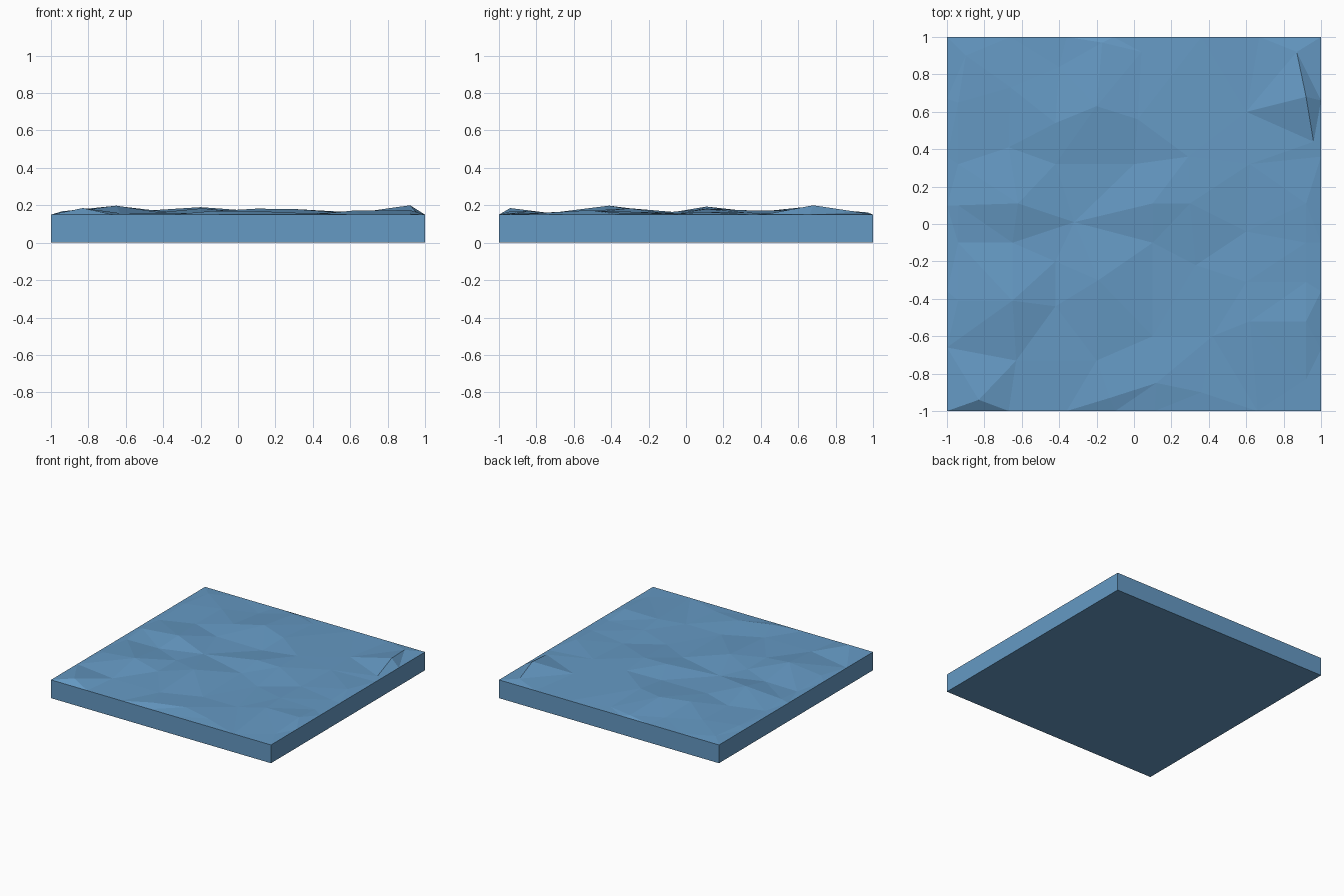
import bpy, bmesh
from mathutils import Vector
from mathutils.geometry import delaunay_2d_cdt

if "Cube" in bpy.data.objects:
    bpy.data.objects.remove(bpy.data.objects["Cube"])

BASE = 0.15  # height of the slab's straight sides

# Facet corners of the uneven ground: x, y, millimetres above the slab rim
BUMPS = [
    (-.90, .90, 10), (-.40, .84, 4), (-.17, .97, 12), (.04, .92, 4), (.87, .92, 14),
    (-.94, .65, 12), (-.66, .73, 14), (-.20, .63, 40), (.02, .56, 24), (.60, .60, 5),
    (.92, .68, 50), (-.94, .32, 5), (-.67, .41, 10), (-.42, .54, 26), (-.42, .32, 8),
    (0, .32, 5), (.29, .36, 22), (.62, .32, 12), (.96, .44, 5), (-.94, .10, 18),
    (-.62, .11, 43), (-.32, .01, 8), (.10, .11, 32), (.30, .11, 30), (.92, .11, 14),
    (-.94, -.10, 4), (-.65, -.10, 8), (.10, -.10, 6), (.33, -.22, 3), (.60, -.04, 8),
    (.92, -.10, 6), (-.42, -.20, 10), (-.19, -.30, 34), (.60, -.31, 16), (.92, -.31, 6),
    (-.94, -.41, 18), (-.65, -.41, 48), (-.42, -.44, 12), (.10, -.60, 2), (.42, -.60, 3),
    (.62, -.52, 22), (.92, -.52, 24), (-.63, -.73, 8), (-.20, -.73, 8), (-.83, -.94, 35),
    (-.13, -.93, 20), (.12, -.85, 18), (.36, -.90, 8), (.92, -.83, 5),
]

# Level rim around the square
steps = [-1, -.67, -.36, -.1, .11, .36, .66]
rim = []
for t in steps:
    rim += [(t, -1, 0), (1, t, 0), (-t, 1, 0), (-1, -t, 0)]
points = BUMPS + rim

# Faceted top skin
coords, _, tris, *_ = delaunay_2d_cdt([Vector(p[:2]) for p in points], [], [], 0, 1e-5)
heights = {(round(x, 3), round(y, 3)): BASE + mm / 1000 for x, y, mm in points}
bm = bmesh.new()
verts = [bm.verts.new((c.x, c.y, heights[round(c.x, 3), round(c.y, 3)])) for c in coords]
for tri in tris:
    bm.faces.new([verts[i] for i in tri])

# Straight sides and flat underside
edges = [e for e in bm.edges if e.is_boundary]
skirt = bmesh.ops.extrude_edge_only(bm, edges=edges)["geom"]
for v in skirt:
    if isinstance(v, bmesh.types.BMVert):
        v.co.z = 0
bmesh.ops.holes_fill(bm, edges=[e for e in bm.edges if e.is_boundary], sides=0)
bmesh.ops.recalc_face_normals(bm, faces=bm.faces)

mesh = bpy.data.meshes.new("ground_tile")
bm.to_mesh(mesh)
bm.free()
blue = bpy.data.materials.new("soft_blue")
blue.diffuse_color = (0.13, 0.32, 0.55, 1)
blue.use_nodes = True
blue.node_tree.nodes["Principled BSDF"].inputs["Base Color"].default_value = blue.diffuse_color
mesh.materials.append(blue)
bpy.context.collection.objects.link(bpy.data.objects.new("ground_tile", mesh))
